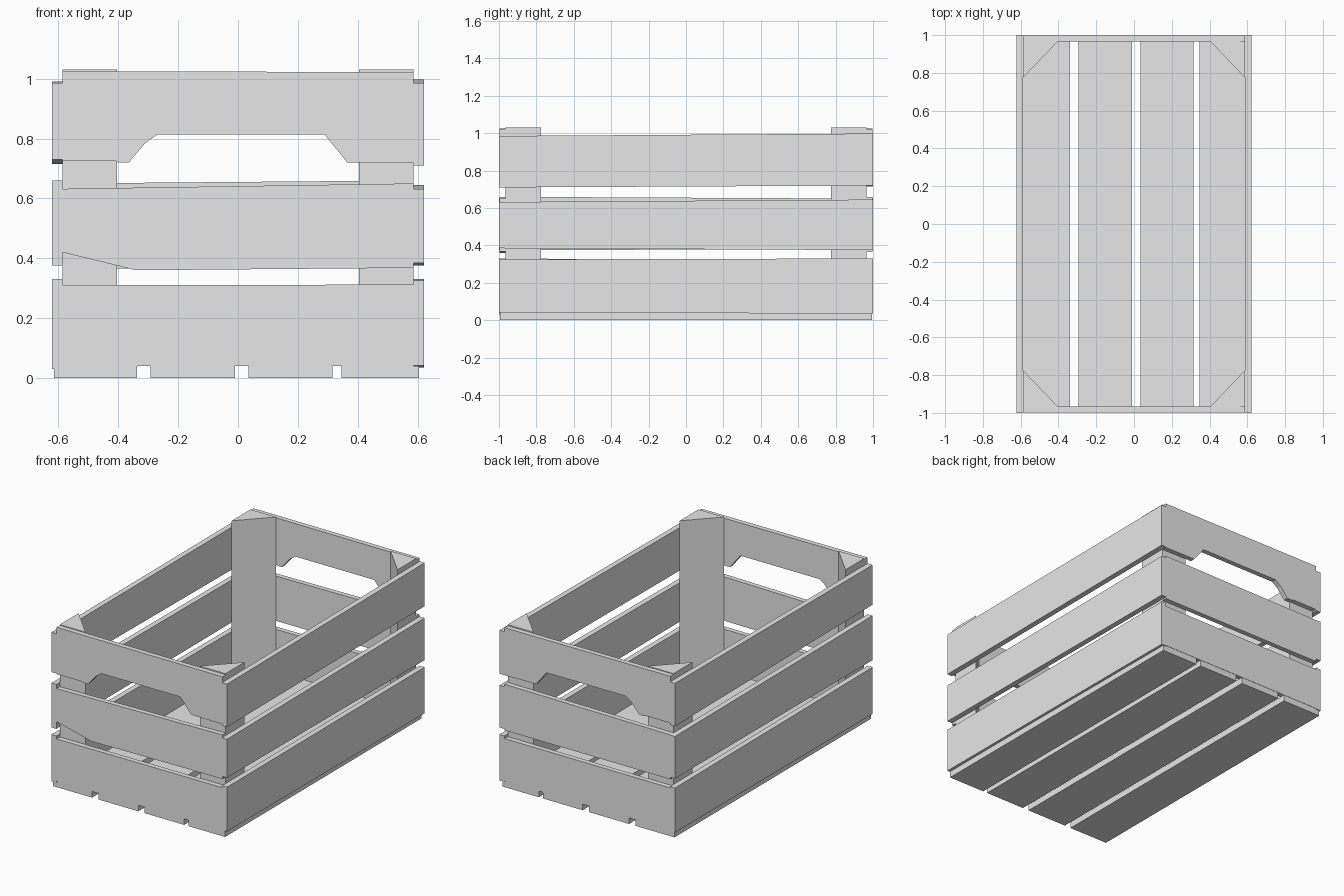
import bpy
import bmesh
from mathutils import Vector

cube = bpy.data.objects.get("Cube")
if cube:
    bpy.data.objects.remove(cube, do_unlink=True)

grey = bpy.data.materials.new("grey wood")
grey.use_nodes = True
colour = (0.8, 0.8, 0.8, 1)
grey.diffuse_color = colour
grey.node_tree.nodes["Principled BSDF"].inputs["Base Color"].default_value = colour


def prism(name, outline, axis, low, high):
    """Extrude a 2D outline along an axis; the outline uses the other two axes in order."""
    def place(p, depth):
        co = list(p)
        co.insert(axis, depth)
        return Vector(co)

    bm = bmesh.new()
    face = bm.faces.new([bm.verts.new(place(p, low)) for p in outline])
    ext = bmesh.ops.extrude_face_region(bm, geom=[face])
    verts = [v for v in ext["geom"] if isinstance(v, bmesh.types.BMVert)]
    bmesh.ops.translate(bm, verts=verts, vec=place((0, 0), high - low))
    bmesh.ops.recalc_face_normals(bm, faces=bm.faces)
    mesh = bpy.data.meshes.new(name)
    bm.to_mesh(mesh)
    bm.free()
    mesh.materials.append(grey)
    obj = bpy.data.objects.new(name, mesh)
    bpy.context.collection.objects.link(obj)
    return obj


def plank(a, b, low_a, low_b, high_a, high_b):
    """Slightly uneven board outline between a and b."""
    return [(a, low_a), (b, low_b), (b, high_b), (a, high_a)]


X, Y, T = 0.587, 1.0, 0.035

# Floor slats
for i, (a, b) in enumerate([(-0.615, -0.338), (-0.293, -0.01), (0.035, 0.315), (0.346, 0.605)]):
    prism(f"floor_slat_{i + 1}", [(a, -0.995), (b, -0.995), (b, 0.995), (a, 0.995)], 2, 0, 0.04)

# Long side slats, heights given at the front and back ends
sides = {
    "right": (-1, [(0.03, 0.035, 0.33, 0.32), (0.375, 0.38, 0.66, 0.65), (0.73, 0.715, 0.985, 0.99)]),
    "left": (1, [(0.042, 0.035, 0.325, 0.33), (0.385, 0.375, 0.632, 0.645), (0.71, 0.72, 0.985, 0.998)]),
}
for side, (sign, rows) in sides.items():
    for level, row in zip(("lower", "middle", "upper"), rows):
        prism(f"{side}_{level}_slat", plank(-Y, Y, *row), 0, sign * X, sign * 0.622)

# Handle boards with a notch in the lower edge
handle = [(-X, 0.725), (-0.41, 0.725), (-0.4, 0.72), (-0.365, 0.72), (-0.31, 0.785), (-0.27, 0.813),
          (0.29, 0.813), (0.365, 0.72), (0.4, 0.72), (X, 0.718), (X, 1.022), (-X, 1.025)]
middle = {
    "front": [(-X, 0.42), (-0.34, 0.36), (X, 0.368), (X, 0.65), (-X, 0.632)],  # split corner
    "back": plank(-X, X, 0.365, 0.365, 0.65, 0.66),
}
for end, sign in (("front", -1), ("back", 1)):
    inner, outer = sign * (Y - T), sign * (Y - 0.003)
    prism(f"{end}_handle_board", handle, 1, inner, outer)
    prism(f"{end}_middle_board", middle[end], 1, inner, outer)
    prism(f"{end}_lower_board", plank(-X, X, 0.04, 0.04, 0.31, 0.312), 1, inner, outer)

# Triangular corner posts
for end, sy in (("front", -1), ("back", 1)):
    for side, sx in (("right", -1), ("left", 1)):
        corner = [(sx * X, sy * (Y - T)), (sx * 0.405, sy * (Y - T)), (sx * X, sy * 0.775)]
        prism(f"{end}_{side}_post", corner, 2, 0.04, 1.03)
